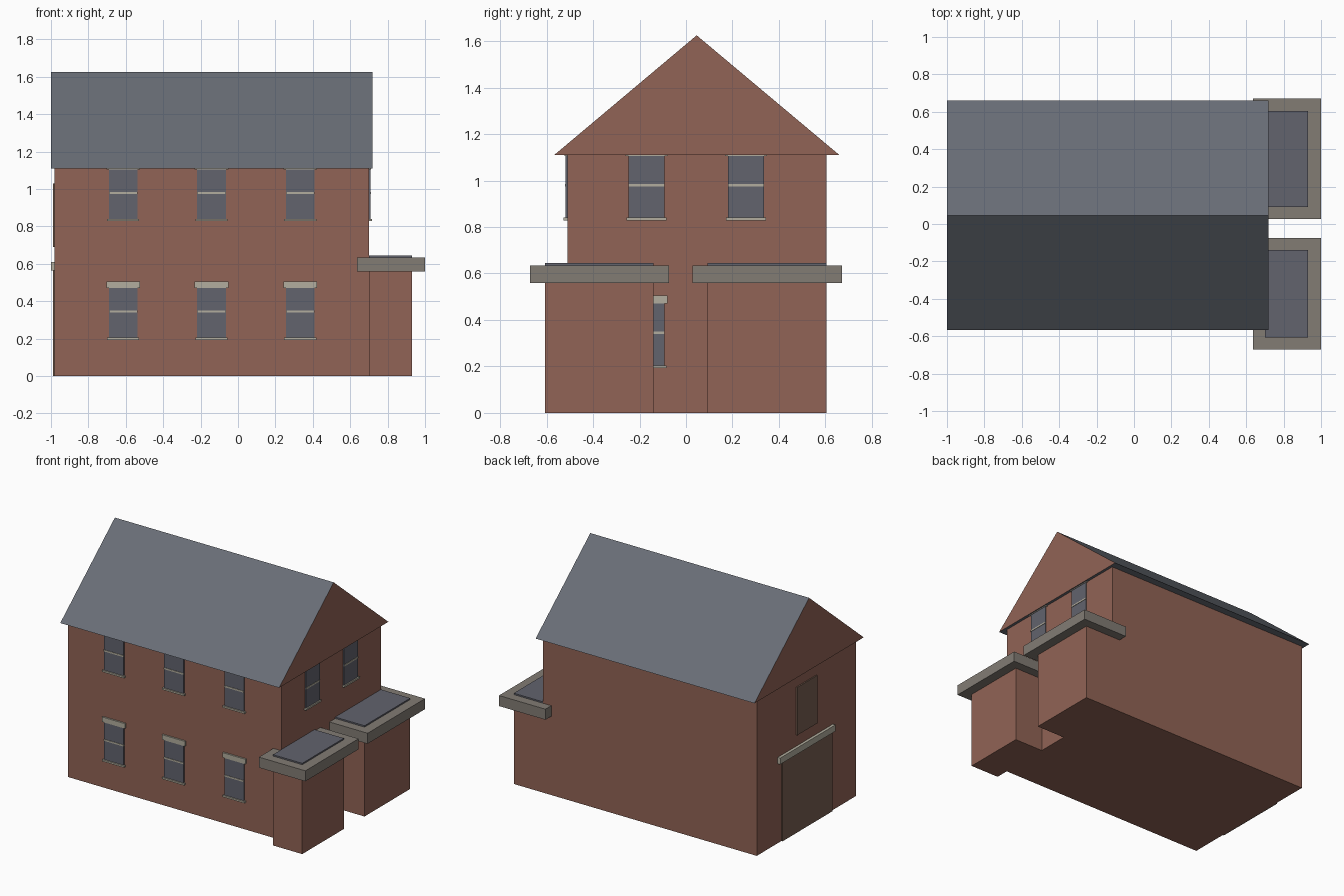
import bpy
import bmesh

cube = bpy.data.objects.get("Cube")
if cube:
    bpy.data.objects.remove(cube, do_unlink=True)


def material(name, srgb):
    color = [((c + 0.055) / 1.055) ** 2.4 for c in srgb] + [1.0]
    m = bpy.data.materials.new(name)
    m.use_nodes = True
    m.diffuse_color = color
    bsdf = next(n for n in m.node_tree.nodes if n.type == "BSDF_PRINCIPLED")
    bsdf.inputs["Base Color"].default_value = color
    bsdf.inputs["Roughness"].default_value = 0.9
    return m


brick = material("brick", (0.57, 0.39, 0.335))
slate = material("roof slate", (0.41, 0.43, 0.465))
glass = material("window grey", (0.385, 0.39, 0.43))
stone = material("coping stone", (0.51, 0.485, 0.455))
trim = material("pale trim", (0.70, 0.68, 0.62))
wood = material("brown wood", (0.475, 0.375, 0.32))


def add_object(name, bm, *mats):
    bmesh.ops.recalc_face_normals(bm, faces=bm.faces)
    mesh = bpy.data.meshes.new(name)
    bm.to_mesh(mesh)
    bm.free()
    for m in mats:
        mesh.materials.append(m)
    obj = bpy.data.objects.new(name, mesh)
    bpy.context.collection.objects.link(obj)
    return obj


def box(name, xs, ys, zs, mat):
    """Axis-aligned box from three (low, high) ranges."""
    bm = bmesh.new()
    bmesh.ops.create_cube(bm, size=1)
    for v in bm.verts:
        v.co = [sum(r) / 2 + c * (r[1] - r[0]) for c, r in zip(v.co, (xs, ys, zs))]
    return add_object(name, bm, mat)


LEFT, RIGHT, FRONT, BACK, EAVES = -0.98, 0.70, -0.51, 0.605, 1.11


def wall_box(name, wall, centre, width, zs, depth, mat):
    """Plate standing proud of one wall, centred along it."""
    along = (centre - width / 2, centre + width / 2)
    if wall == "front":
        return box(name, along, (FRONT - depth, FRONT), zs, mat)
    if wall == "right":
        return box(name, (RIGHT, RIGHT + depth), along, zs, mat)
    return box(name, (LEFT - depth, LEFT), along, zs, mat)


def window(name, wall, centre, base, lintel_top):
    top = base + 0.27
    wall_box(name + "_pane", wall, centre, 0.154, (base, top), 0.008, glass)
    wall_box(name + "_sash_bar", wall, centre, 0.154, (base + 0.139, base + 0.15), 0.011, trim)
    wall_box(name + "_sill", wall, centre, 0.172, (base - 0.007, base + 0.005), 0.017, trim)
    wall_box(name + "_lintel", wall, centre, 0.18, (top, lintel_top), 0.012, trim)


# Main house
box("house_walls", (LEFT, RIGHT), (FRONT, BACK), (0, EAVES), brick)

# Gabled roof: triangular profile extruded along x, brick on the gable ends
bm = bmesh.new()
profile = [(-0.567, EAVES), (0.66, EAVES), (0.046, 1.625)]
ends = [[bm.verts.new((x, y, z)) for y, z in profile] for x in (-1.0, 0.72)]
for tri in ends:
    bm.faces.new(tri).material_index = 1
for i in range(3):
    j = (i + 1) % 3
    bm.faces.new((ends[0][i], ends[0][j], ends[1][j], ends[1][i]))
add_object("gabled_roof", bm, slate, brick)

# Two flat-roofed side extensions
for name, y0, y1 in (("front", -0.607, -0.14), ("back", 0.092, BACK)):
    box(name + "_extension_walls", (RIGHT, 0.93), (y0, y1), (0, 0.60), brick)
    box(name + "_extension_coping", (0.635, 1.0), (y0 - 0.065, y1 + 0.066), (0.56, 0.635), stone)
    box(name + "_extension_roof", (RIGHT, 0.93), (y0, y1), (0.635, 0.645), glass)

# Windows
for i, x in enumerate((-0.614, -0.142, 0.333), 1):
    window(f"front_lower_window_{i}", "front", x, 0.20, 0.505)
    window(f"front_upper_window_{i}", "front", x, 0.835, 1.13)
for i, y in enumerate((-0.17, 0.258), 1):
    window(f"side_upper_window_{i}", "right", y, 0.835, 1.13)
window("side_lower_window", "right", -0.17, 0.20, 0.505)

# Large door and loft hatch on the far gable wall
wall_box("wide_door", "left", 0.05, 0.56, (0, 0.565), 0.009, wood)
wall_box("wide_door_lintel", "left", 0.06, 0.62, (0.565, 0.61), 0.02, trim)
wall_box("loft_hatch", "left", 0.05, 0.225, (0.69, 1.03), 0.009, wood)
